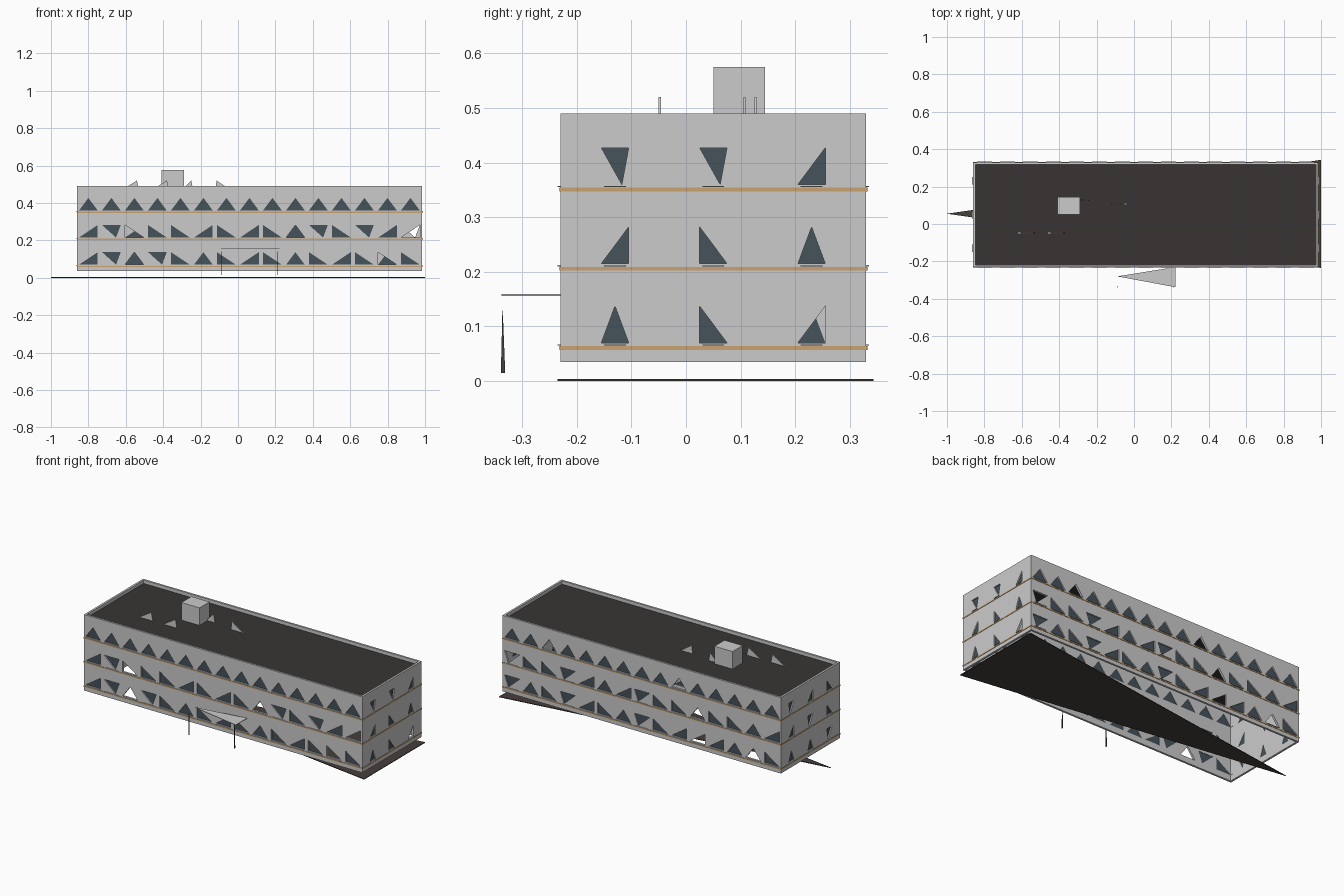
import bpy, random
from mathutils import Vector

if "Cube" in bpy.data.objects:
    bpy.data.objects.remove(bpy.data.objects["Cube"])

random.seed(4)
X0, X1, Y0, Y1, Z0, Z1 = -0.86, 0.985, -0.23, 0.33, 0.035, 0.49
CX, CY = (X0 + X1) / 2, (Y0 + Y1) / 2


def material(name, rgb):
    m = bpy.data.materials.new(name)
    m.diffuse_color = (*rgb, 1)
    m.use_nodes = True
    m.node_tree.nodes["Principled BSDF"].inputs["Base Color"].default_value = m.diffuse_color
    return m


GLASS = material("dark_glass", (0.06, 0.085, 0.105))
ROOF = material("dark_roof", (0.04, 0.034, 0.034))
BASE = material("base", (0.06, 0.05, 0.043))
TAN = material("tan_band", (0.58, 0.36, 0.16))


def add(name, verts, faces, mat=None):
    me = bpy.data.meshes.new(name)
    me.from_pydata([tuple(v) for v in verts], [], faces)
    me.update()
    ob = bpy.data.objects.new(name, me)
    bpy.context.collection.objects.link(ob)
    if mat:
        me.materials.append(mat)
    return ob


def prism(tri, push):
    """Triangular prism as (verts, faces), outward normals."""
    a, b, c = [Vector(p) for p in tri]
    push = Vector(push)
    if (b - a).cross(c - a).dot(push) > 0:
        b, c = c, b
    v = [a, b, c, a + push, b + push, c + push]
    return v, [(0, 1, 2), (3, 5, 4), (0, 3, 4, 1), (1, 4, 5, 2), (2, 5, 3, 0)]


def box_data(x0, x1, y0, y1, z0, z1):
    v = [(x, y, z) for z in (z0, z1) for x, y in ((x0, y0), (x1, y0), (x1, y1), (x0, y1))]
    return v, [(3, 2, 1, 0), (4, 5, 6, 7)] + [(i, (i + 1) % 4, (i + 1) % 4 + 4, i + 4) for i in range(4)]


def merge(name, parts, mat=None):
    V, F = [], []
    for v, f in parts:
        n = len(V)
        V += v
        F += [tuple(i + n for i in q) for q in f]
    return add(name, V, F, mat)


def apply(ob, kind, **props):
    m = ob.modifiers.new(kind, kind)
    for k, v in props.items():
        setattr(m, k, v)
    bpy.context.view_layer.objects.active = ob
    bpy.ops.object.modifier_apply(modifier=m.name)


def tube(name, grow, z0, z1, thick, mat=None):
    """Open rectangular ring around the building."""
    v, f = box_data(X0 - grow, X1 + grow, Y0 - grow, Y1 + grow, z0, z1)
    ob = add(name, v, f[2:], mat)
    apply(ob, 'SOLIDIFY', thickness=thick, offset=-1, use_even_offset=True)
    return ob


walls = tube("walls", 0, Z0, Z1, 0.012)

# Window triangles: four facades, three storeys
facades = [  # origin, direction along, inward direction, positions, width
    (Vector((0, Y0, 0)), Vector((1, 0, 0)), Vector((0, 1, 0)), [-0.80 + 0.123 * i for i in range(15)], 0.10),
    (Vector((0, Y1, 0)), Vector((1, 0, 0)), Vector((0, -1, 0)), [-0.80 + 0.123 * i for i in range(15)], 0.10),
    (Vector((X0, 0, 0)), Vector((0, 1, 0)), Vector((1, 0, 0)), [-0.13, 0.05, 0.23], 0.05),
    (Vector((X1, 0, 0)), Vector((0, 1, 0)), Vector((-1, 0, 0)), [-0.13, 0.05, 0.23], 0.05),
]
shapes = [[(-1, 0), (1, 0), (0, 1)], [(-1, 0), (1, 0), (1, 1)],
          [(-1, 0), (1, 0), (-1, 1)], [(-1, 1), (1, 1), (0.5, 0)]]
cuts, panes, sills = [], [], []
for origin, along, inward, places, width in facades:
    for row, zb in enumerate((0.07, 0.215, 0.36)):
        for p in places:
            shape = shapes[0] if row == 2 and width > 0.06 else random.choice(shapes)
            base = origin + along * p + Vector((0, 0, zb))
            tri = [base + along * (u * width / 2) + Vector((0, 0, w * 0.067)) for u, w in shape]
            cuts.append(prism([q - inward * 0.01 for q in tri], inward * 0.04))
            if random.random() > 0.1:
                panes.append(prism([q + inward * 0.007 for q in tri], inward * 0.003))
            # Sill under each window
            a = base - along * width * 0.4 - Vector((0, 0, 0.005))
            b = base + along * width * 0.4 - inward * 0.005 - Vector((0, 0, 0.003))
            sills.append(box_data(min(a.x, b.x), max(a.x, b.x), min(a.y, b.y), max(a.y, b.y), a.z, b.z))

cutter = merge("window_cutter", cuts)
cutter.hide_render = True
apply(walls, 'BOOLEAN', object=cutter, operation='DIFFERENCE', solver='EXACT')
bpy.data.objects.remove(cutter)
merge("window_panes", panes, GLASS)
merge("window_sills", sills)

# Floor bands
for i, z in enumerate((0.061, 0.206, 0.351)):
    tube("floor_band_%d" % (i + 1), 0.002, z - 0.004, z + 0.003, 0.002, TAN)

# Roof deck and rooftop unit
merge("roof_deck", [box_data(X0 + 0.01, X1 - 0.01, Y0 + 0.01, Y1 - 0.01, 0.464, 0.47)], ROOF)
merge("roof_unit", [box_data(-0.41, -0.29, 0.05, 0.145, 0.47, 0.575)])

# Small wedge vents on the roof
vents = [(-0.62, -0.53, -0.05, -0.54), (-0.46, -0.37, -0.05, -0.38),
         (-0.30, -0.24, 0.125, -0.25), (-0.12, -0.04, 0.105, -0.115)]
merge("roof_vents", [prism([(a, y, 0.47), (b, y, 0.47), (t, y, 0.52)], (0, 0.004, 0))
                     for a, b, y, t in vents])

# Tapered ground slab
merge("ground_slab", [prism([(1, -0.235, 0), (1, 0.343, 0), (-1, 0.055, 0)], (0, 0, 0.004))], BASE)

# Entrance canopy with two thin posts
merge("canopy", [prism([(-0.09, -0.28, 0.156), (0.222, -0.23, 0.156), (0.222, -0.338, 0.156)], (0, 0, 0.003))])
merge("canopy_posts", [prism([(x, -0.339, 0.015), (x, -0.331, 0.015), (x, -0.336, 0.14)], (0.004, 0, 0))
                       for x in (-0.092, 0.21)], BASE)
